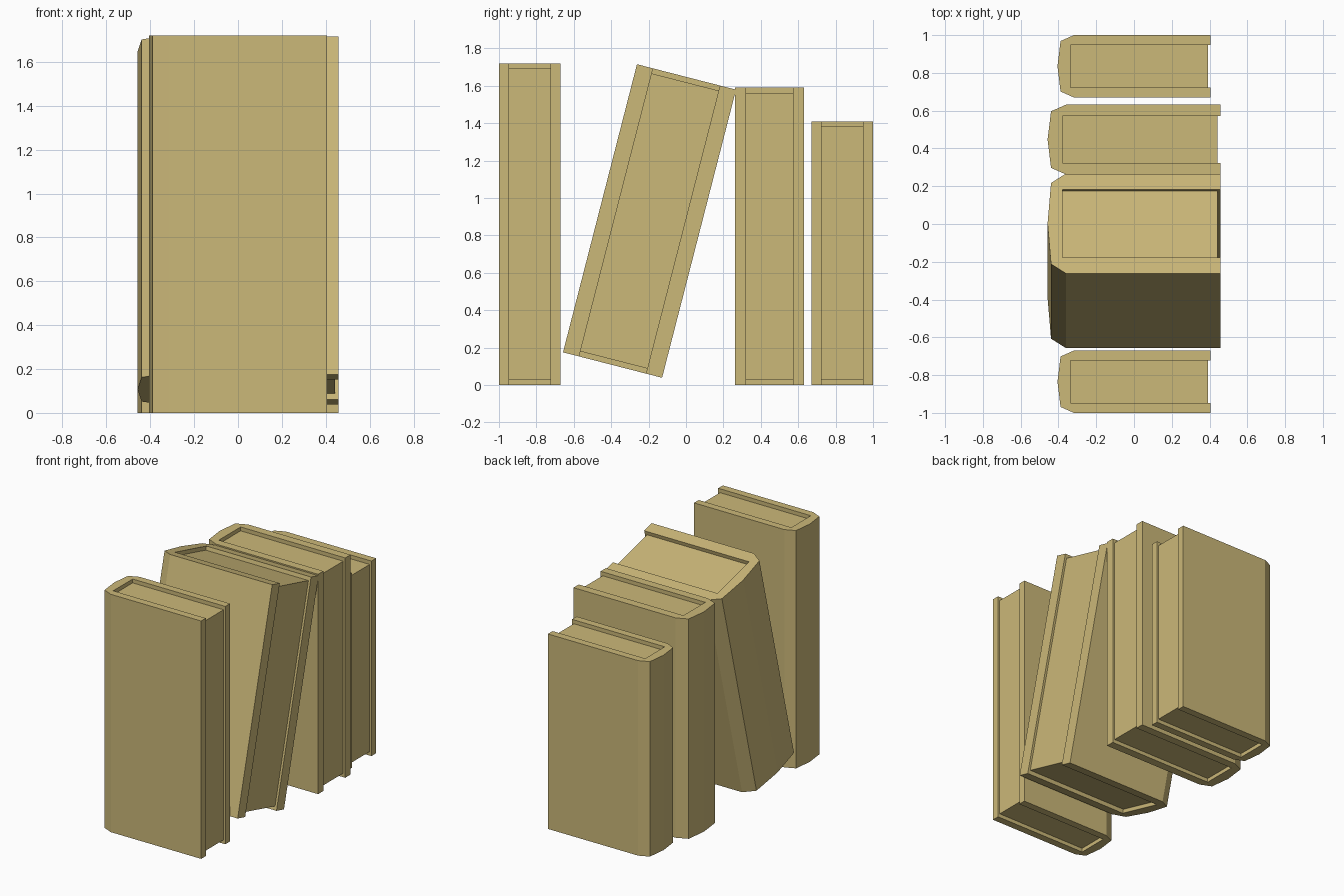
import bpy
import bmesh
from math import radians

if "Cube" in bpy.data.objects:
    bpy.data.objects.remove(bpy.data.objects["Cube"])

tan = bpy.data.materials.new("tan")
tan.diffuse_color = (0.6, 0.48, 0.19, 1)
tan.use_nodes = True
tan.node_tree.nodes["Principled BSDF"].inputs["Base Color"].default_value = tan.diffuse_color


def extrude_profile(name, points, z0, z1):
    """Extrude a closed xy outline from z0 to z1."""
    bm = bmesh.new()
    face = bm.faces.new([bm.verts.new((x, y, z0)) for x, y in points])
    grown = bmesh.ops.extrude_face_region(bm, geom=[face])["geom"]
    top = [v for v in grown if isinstance(v, bmesh.types.BMVert)]
    bmesh.ops.translate(bm, vec=(0, 0, z1 - z0), verts=top)
    bmesh.ops.recalc_face_normals(bm, faces=bm.faces)
    mesh = bpy.data.meshes.new(name)
    bm.to_mesh(mesh)
    bm.free()
    mesh.materials.append(tan)
    obj = bpy.data.objects.new(name, mesh)
    bpy.context.collection.objects.link(obj)
    return obj


def book(name, y, z, half_depth, width, height, tilt=0):
    d, w, h = half_depth, width / 2, height / 2
    board = w * 0.675          # inner face of the cover boards
    spine_in, page_end = -0.83 * d, 0.965 * d
    # Wrap-around cover with a faceted spine
    cover = [(d, w), (-0.785 * d, w), (-0.96 * d, 0.81 * w), (-d, 0),
             (-0.96 * d, -0.81 * w), (-0.785 * d, -w), (d, -w),
             (d, -board), (spine_in, -board), (spine_in, board), (d, board)]
    # Page block, recessed at top, bottom and fore edge
    pages = [(spine_in, -board), (page_end, -board),
             (page_end, board), (spine_in, board)]
    for part, outline, inset in (("cover", cover, 0), ("pages", pages, 0.028)):
        obj = extrude_profile(f"{name}_{part}", outline, -h + inset, h - inset)
        obj.location = (0, y, z)
        obj.rotation_euler.x = radians(tilt)


# Upright books
book("tall_book", -0.835, 0.86, 0.405, 0.33, 1.72)
book("medium_book", 0.447, 0.795, 0.4575, 0.37, 1.59)
book("short_book", 0.835, 0.705, 0.405, 0.33, 1.41)
# Thick book leaning on its neighbour
book("leaning_book", -0.195, 0.877, 0.4575, 0.547, 1.59, tilt=-14.4)
